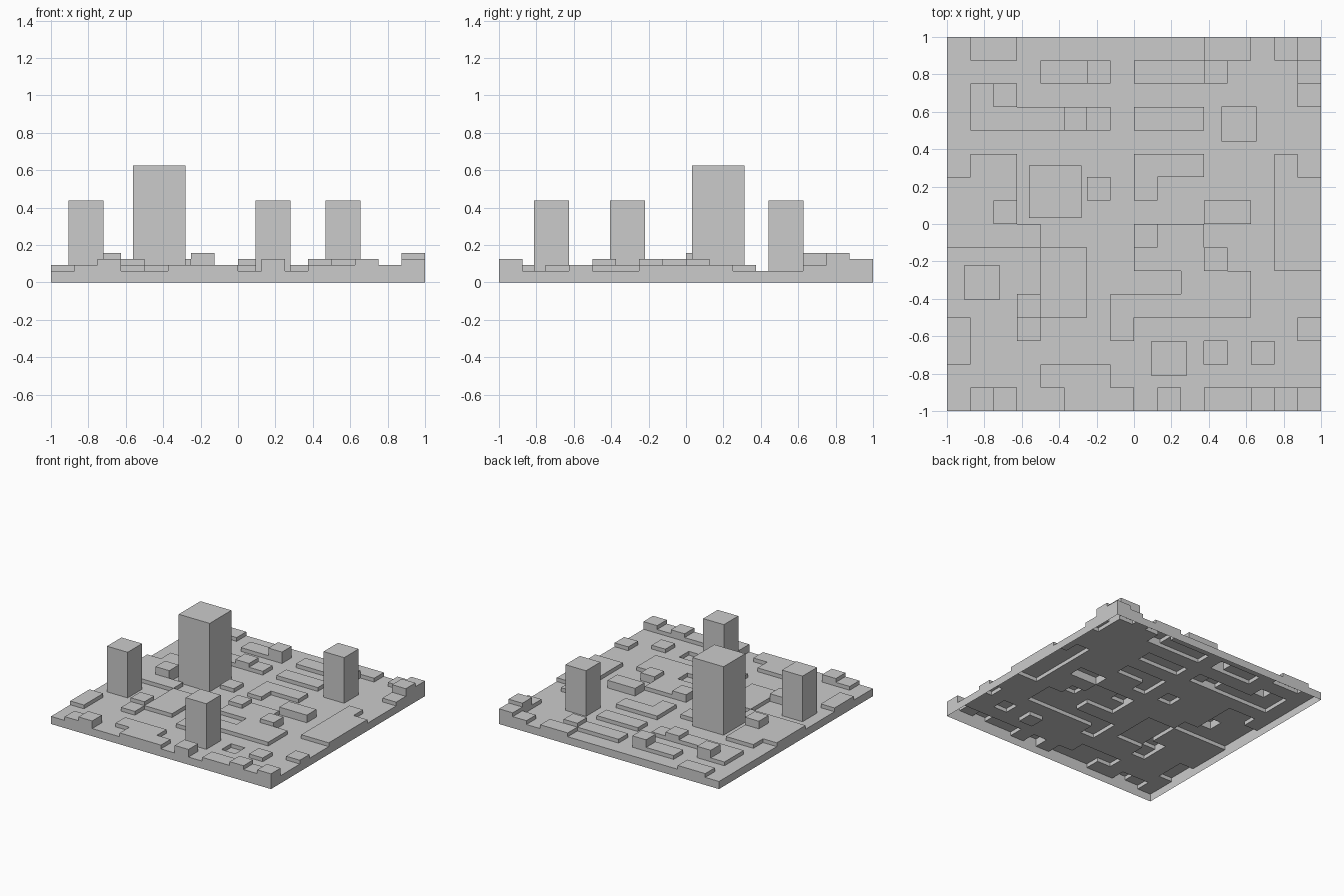
import bpy, bmesh

if "Cube" in bpy.data.objects:
    bpy.data.objects.remove(bpy.data.objects["Cube"])

N, CELL, UNIT = 16, 0.125, 0.03125   # grid cells, cell size, height step

# Low plateaus (level 3) over a level-2 plain: (column, row, width, depth)
PLATEAUS = [(1, 15, 2, 1), (4, 14, 2, 1), (8, 14, 3, 1), (1, 12, 2, 2), (3, 12, 2, 1),
            (8, 12, 3, 1), (8, 10, 2, 1), (1, 10, 2, 1), (0, 8, 3, 2), (14, 6, 2, 4),
            (0, 7, 4, 1), (8, 6, 3, 2), (10, 5, 3, 1), (4, 5, 2, 2), (3, 4, 3, 1),
            (7, 4, 6, 1), (0, 2, 1, 2), (4, 1, 3, 1), (1, 0, 2, 1), (5, 0, 3, 1),
            (11, 0, 5, 1), (11, 15, 2, 1)]
# Single cells by level: (column, row)
SINGLES = {
    3: [(8, 9), (6, 9), (13, 2), (14, 10), (15, 13), (15, 3), (14, 15), (6, 12), (3, 3),
        (10, 10), (7, 3)],
    4: [(15, 15), (5, 12), (11, 8), (12, 8), (3, 4), (9, 0), (11, 6), (8, 7), (2, 0),
        (15, 0), (13, 0), (11, 14)],
    5: [(15, 14), (6, 14), (2, 13), (2, 8)],
    1: [(11, 2)],
}


def build_terrain():
    level = [[2] * N for _ in range(N)]
    for c, r, w, d in PLATEAUS:
        for i in range(c, c + w):
            for j in range(r, r + d):
                level[i][j] = 3
    for value, cells in SINGLES.items():
        for i, j in cells:
            level[i][j] = value

    def height(i, j):
        return level[i][j] * UNIT if 0 <= i < N and 0 <= j < N else 0.0

    bm = bmesh.new()

    def quad(*pts):
        bm.faces.new([bm.verts.new(p) for p in pts])

    for i in range(N):
        for j in range(N):
            x0, y0, z = -1 + i * CELL, -1 + j * CELL, height(i, j)
            x1, y1 = x0 + CELL, y0 + CELL
            quad((x0, y0, z), (x1, y0, z), (x1, y1, z), (x0, y1, z))
            # step walls down to each lower neighbour, and the outer skirt
            for di, dj, a, b in ((0, -1, (x0, y0), (x1, y0)),
                                 (1, 0, (x1, y0), (x1, y1)),
                                 (0, 1, (x1, y1), (x0, y1)),
                                 (-1, 0, (x0, y1), (x0, y0))):
                low = height(i + di, j + dj)
                if low < z:
                    quad((*a, low), (*b, low), (*b, z), (*a, z))
    bmesh.ops.remove_doubles(bm, verts=bm.verts, dist=1e-5)
    mesh = bpy.data.meshes.new("terrain")
    bm.to_mesh(mesh)
    bm.free()
    bpy.context.collection.objects.link(bpy.data.objects.new("terrain", mesh))


def tower(name, x, y, width):
    # every tower is twice as tall as it is wide
    base = 2 * UNIT
    bpy.ops.mesh.primitive_cube_add(size=1, location=(x, y, base + width))
    ob = bpy.context.object
    ob.name = name
    ob.scale = (width, width, 2 * width)


build_terrain()
tower("large_tower", -0.42, 0.172, 0.28125)
tower("left_tower", -0.8125, -0.3125, 0.1875)
tower("front_tower", 0.1875, -0.719, 0.1875)
tower("right_tower", 0.5625, 0.535, 0.1875)
